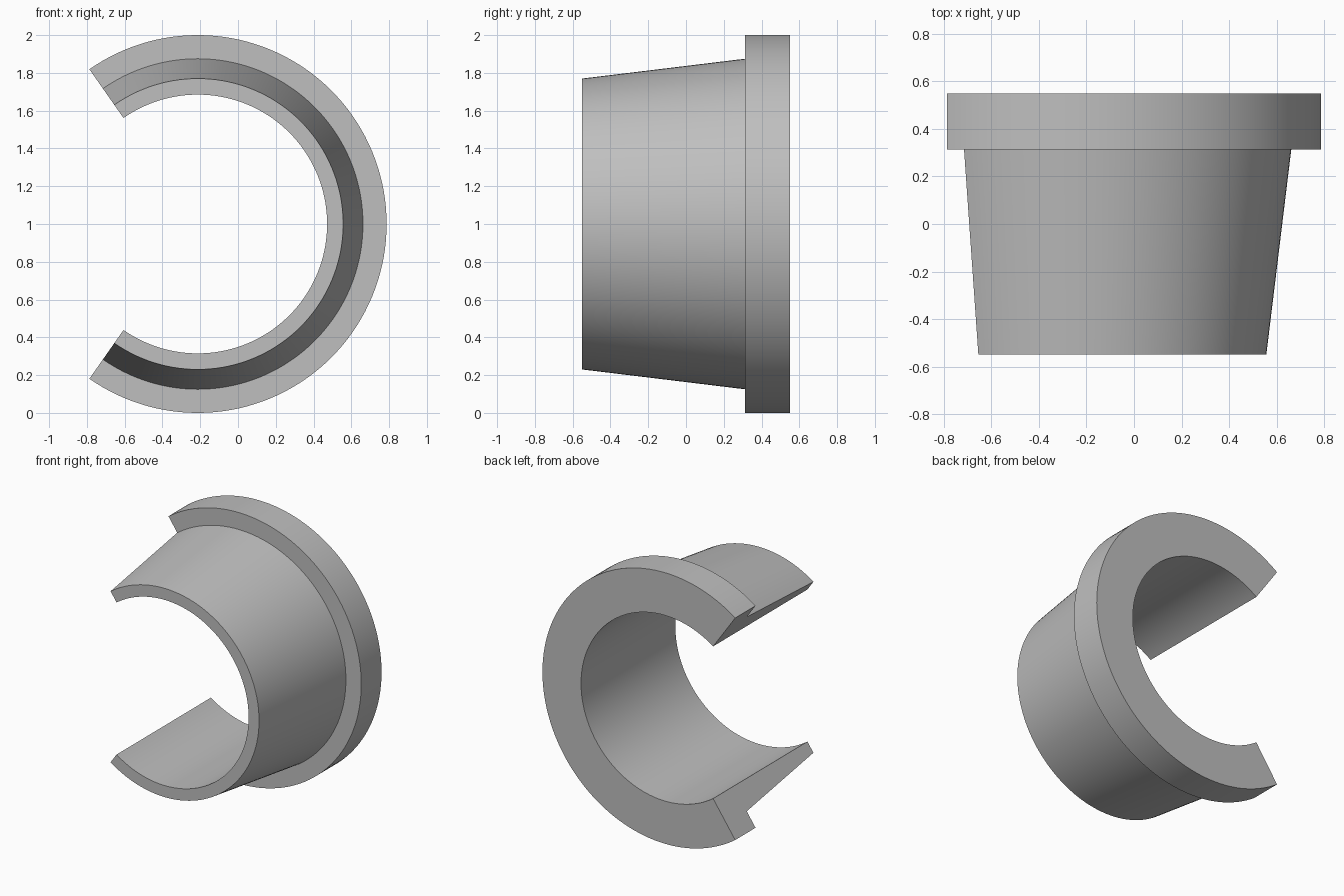
import bpy, bmesh, math
from mathutils import Matrix, Vector

cube = bpy.data.objects.get("Cube")
if cube:
    bpy.data.objects.remove(cube, do_unlink=True)

HALF_ANGLE = math.radians(125)   # the ring is open on its right side
STEPS = 100
CENTRE = Vector((-(1 + math.cos(HALF_ANGLE)) / 2, 0, 1))

# Cross-section as (radius, y): tapered sleeve with a rear flange
PROFILE = [(0.685, -0.55), (0.77, -0.55), (0.875, 0.313),
           (1.0, 0.313), (1.0, 0.55), (0.685, 0.55)]

grey = bpy.data.materials.new("plain grey")
grey.use_nodes = True
colour = (0.52, 0.52, 0.52, 1)
grey.diffuse_color = colour
grey.node_tree.nodes["Principled BSDF"].inputs["Base Color"].default_value = colour

# Sweep the cross-section around the y axis
bm = bmesh.new()
rings = []
for i in range(STEPS + 1):
    turn = Matrix.Rotation(HALF_ANGLE * (2 * i / STEPS - 1), 3, 'Y')
    rings.append([bm.verts.new(CENTRE + turn @ Vector((r, y, 0))) for r, y in PROFILE])
n = len(PROFILE)
for a, b in zip(rings, rings[1:]):
    for j in range(n):
        k = (j + 1) % n
        bm.faces.new((a[j], a[k], b[k], b[j]))

# Close both cut ends
bm.faces.new(rings[0])
bm.faces.new(reversed(rings[-1]))
bmesh.ops.recalc_face_normals(bm, faces=bm.faces)

mesh = bpy.data.meshes.new("flanged_split_bushing")
bm.to_mesh(mesh)
bm.free()
mesh.materials.append(grey)
bushing = bpy.data.objects.new("flanged_split_bushing", mesh)
bpy.context.collection.objects.link(bushing)

# Smooth the round walls and keep the rims crisp
bpy.ops.object.select_all(action='DESELECT')
bushing.select_set(True)
bpy.context.view_layer.objects.active = bushing
bpy.ops.object.shade_smooth_by_angle(angle=math.radians(30))
